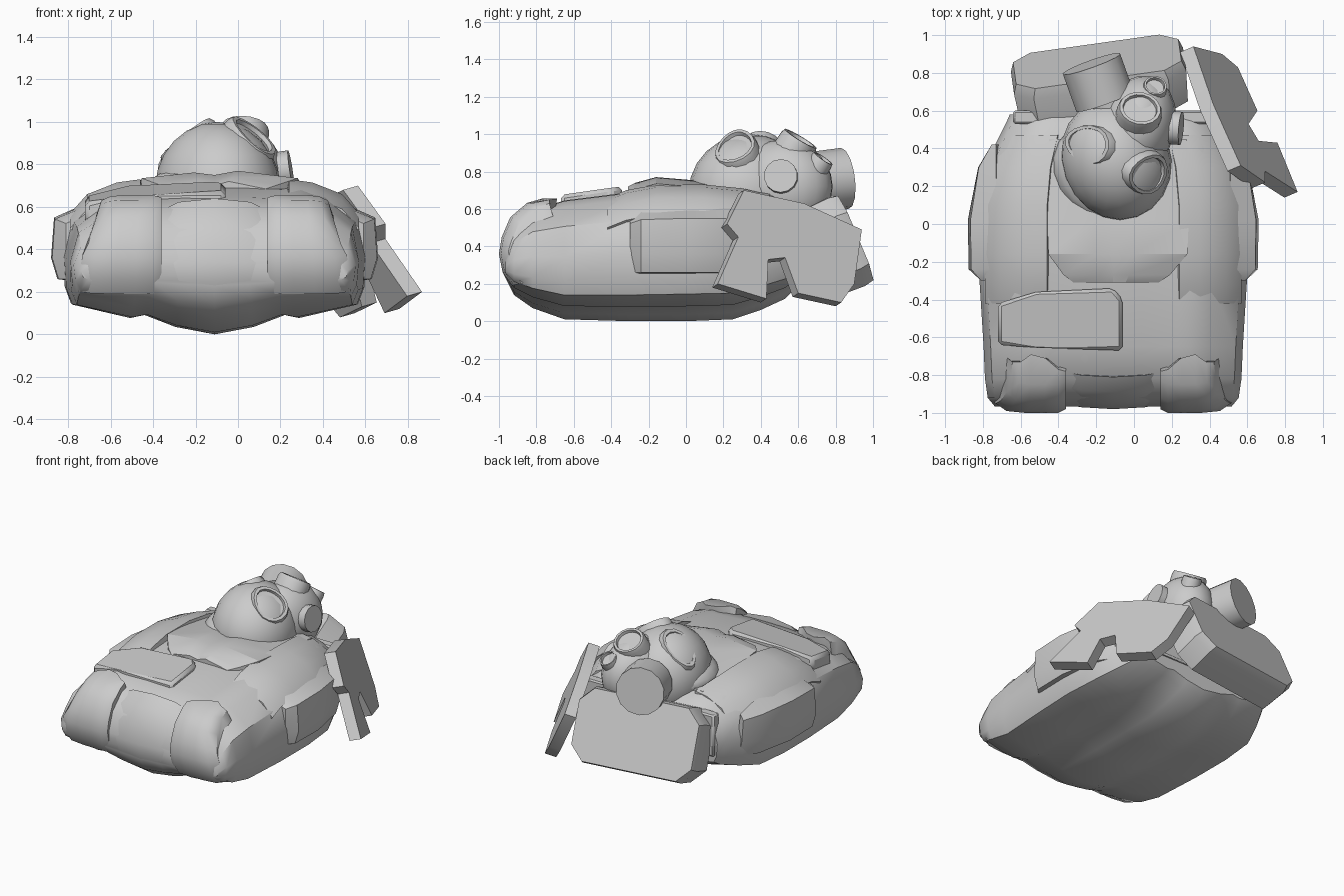
import bpy, bmesh, math
from mathutils import Vector, Matrix

cube = bpy.data.objects.get("Cube")
if cube:
    bpy.data.objects.remove(cube, do_unlink=True)

grey = bpy.data.materials.new("plain grey")
grey.use_nodes = True
grey.diffuse_color = (0.6, 0.6, 0.6, 1)
grey.node_tree.nodes["Principled BSDF"].inputs["Base Color"].default_value = (0.6, 0.6, 0.6, 1)
CX = -0.11


def finish(bm, name, angle=35):
    bmesh.ops.recalc_face_normals(bm, faces=bm.faces[:])
    mesh = bpy.data.meshes.new(name)
    bm.to_mesh(mesh)
    bm.free()
    mesh.materials.append(grey)
    ob = bpy.data.objects.new(name, mesh)
    bpy.context.collection.objects.link(ob)
    bpy.ops.object.select_all(action='DESELECT')
    ob.select_set(True)
    bpy.context.view_layer.objects.active = ob
    bpy.ops.object.shade_smooth_by_angle(angle=math.radians(angle))
    return ob


def loft(name, rings, angle=35):
    bm = bmesh.new()
    loops = [[bm.verts.new(p) for p in ring] for ring in rings]
    n = len(loops[0])
    for a, b in zip(loops, loops[1:]):
        for i in range(n):
            j = (i + 1) % n
            bm.faces.new((a[i], a[j], b[j], b[i]))
    bm.faces.new(loops[0])
    bm.faces.new(loops[-1])
    return finish(bm, name, angle)


def prism(name, points, offset, bevel=0):
    off = Vector(offset)
    ob = loft(name, [points, [Vector(p) + off for p in points]], 25)
    if bevel:
        mod = ob.modifiers.new("edge", 'BEVEL')
        mod.width, mod.segments = bevel, 1


def facing(center, normal):
    return Matrix.Translation(center) @ Vector(normal).to_track_quat('Z', 'Y').to_matrix().to_4x4()


def drum(name, center, normal, radius, depth):
    bm = bmesh.new()
    bmesh.ops.create_cone(bm, cap_ends=True, segments=14, radius1=radius, radius2=radius,
                          depth=depth, matrix=facing(center, normal))
    finish(bm, name)


def lens(name, center, normal, rx, ry, roll=0, point=0.0):
    # raised oval rim with recessed glass, narrower at one end
    m = facing(center, normal) @ Matrix.Rotation(math.radians(roll), 4, 'Z')
    rings = []
    for s, h in ((1.12, -0.1), (1.08, 0.0), (1.0, 0.025), (0.84, 0.025), (0.8, 0.005)):
        ring = []
        for k in range(16):
            a = math.tau * k / 16
            x, y = math.cos(a), math.sin(a)
            ring.append(m @ Vector((rx * s * x * (1 - point * y), ry * s * y, h)))
        rings.append(ring)
    loft(name, rings)


def ellipsoid(name, center, radii, turn=0):
    bm = bmesh.new()
    m = Matrix.Translation(center) @ Matrix.Rotation(math.radians(turn), 4, 'Z') @ Matrix.Diagonal((*radii, 1))
    bmesh.ops.create_uvsphere(bm, u_segments=20, v_segments=12, radius=1, matrix=m)
    finish(bm, name, 60)


# pack body: one half cross-section mirrored and lofted along y
half = [(0, 0), (.19, .05), (.34, .13), (.41, .11), (.69, .2), (.72, .31), (.73, .52),
        (.69, .77), (.54, .93), (.42, .98), (.36, .97), (.16, .985), (0, .985)]
section = half + [(-u, t) for u, t in half[-2:0:-1]]
stations = [(-.965, .86, .23, .36), (-.92, .91, .14, .5), (-.82, .93, .07, .6), (-.65, .94, .01, .655),
            (-.3, .97, 0, .7), (0, .98, 0, .725), (.25, .95, .01, .71), (.4, .87, .06, .69),
            (.53, .78, .12, .65), (.58, .75, .17, .6)]
loft("pack_body", [[(CX + u * w, y, lo + t * (hi - lo)) for u, t in section]
                   for y, w, lo, hi in stations], 40)

# wrapped flaps at the lower end, tapering upward
wrap = [(-.85, .632), (-.94, .555), (-.985, .45), (-1, .36), (-.98, .26), (-.93, .19), (-.8, .22)]
for side, label in ((-1, "right"), (1, "left")):
    rings = []
    for u, lean, top, back in ((.25, 0, -.8, .02), (.29, 0, -.77, 0), (.37, .03, -.71, 0),
                               (.47, .1, -.69, 0), (.58, .25, -.74, .01), (.64, .3, -.78, .05)):
        ring = [(top, .655)] + wrap + [(-.72, .4)]
        rings.append([(CX + side * (u - lean * max(0, z - .3)), y + back,
                       z - back * .5 * (1 if z > .4 else -.5)) for y, z in ring])
    loft(label + "_end_flap", rings, 40)

    # side pockets blending into the body at the bottom
    x = CX + side * .70
    loft(label + "_side_pocket",
         [[(x - side * .12, y, .24), (x + side * (out - .03), y, .26), (x + side * out, y, .36),
           (x + side * out * .8, y, .48 + .07 * s), (x - side * .08, y, .48 + .13 * s)]
          for y, s, out in ((-.3, .6, .0), (-.24, .9, .065), (.02, 1, .07), (.3, .95, .015), (.42, .7, -.07))], 30)

    # padded shoulder ridges
    loft(label + "_shoulder_pad",
         [[(CX + side * u * w, y, z - d) for u, d in
           ((.33, .09), (.35, .0), (.46, .015), (.6, .07), (.68, .16), (.6, .25))]
          for y, z, w in ((-.42, .66, 1), (-.32, .7, 1), (-.16, .73, 1), (.1, .73, 1),
                          (.3, .71, .95), (.47, .67, .84))], 30)

# recessed arched panel between the flaps
panel = [(-.8, .64), (-.88, .575), (-.94, .46), (-.97, .34), (-.965, .25), (-.92, .16), (-.78, .3)]
loft("center_end_panel", [[(CX + u, y + d, .3 + (z - .3) * h) for y, z in panel]
                          for u, h, d in ((-.27, .8, .02), (-.17, .95, 0), (0, 1, -.01),
                                          (.17, .95, 0), (.27, .8, .02))], 40)

# crowned top lid
loft("top_lid", [[(CX + u * w, y, z - d) for u, d in
                  ((-.35, .12), (-.35, .035), (-.1, .008), (0, .02), (.11, 0), (.4, .035), (.4, .12))]
                 for y, z, w in ((-.31, .72, .6), (-.27, .74, .75), (-.16, .77, .98),
                                 (.02, .755, 1), (.45, .705, .97))], 22)

# front pocket
prism("front_pocket", [(-.72, -.64, .62), (-.52, -.655, .67), (-.06, -.67, .675), (-.06, -.4, .715),
                       (-.11, -.34, .72), (-.52, -.36, .715), (-.72, -.42, .65)], (0, 0, -.12), .02)

# band behind the upper end
prism("upper_band", [(-.64, .53, .6), (.42, .53, .6), (.42, .53, .3), (-.64, .53, .3)], (0, .07, 0), .01)

# tilted case at the upper end with clipped corners
m = Matrix.Translation((-.18, .755, .4)) @ Matrix.Rotation(math.radians(8), 4, 'Z') \
    @ Matrix.Rotation(math.radians(23), 4, 'X')
hw, hh, cut = .46, .255, .1
outline = []
for sx, sz in ((1, 1), (-1, 1), (-1, -1), (1, -1)):
    pair = [(sx * hw, sz * (hh - cut)), (sx * (hw - cut), sz * hh)]
    outline += pair if sx * sz > 0 else pair[::-1]
loft("upper_case", [[m @ Vector((px * s, d, pz * s)) for px, pz in outline]
                    for d, s in ((-.12, .97), (.06, 1), (.115, .96))], 30)

# flat holster leaning against the pack
silhouette = [(.31, .7), (.63, .63), (.94, .49), (.9, .2), (.83, .1), (.6, .15), (.53, .34),
              (.44, .33), (.43, .12), (.17, .2), (.24, .36), (.28, .45), (.22, .52)]
prism("holster", [(.57 - .547 * (y - .3) - .45 * (z - .7), y, z) for y, z in silhouette],
      (-.07, -.03, -.02))

# mask: skull, snout and neck skirt
ellipsoid("mask_head", (-.095, .34, .69), (.29, .33, .31), 20)
ellipsoid("mask_snout", (.02, .52, .72), (.2, .27, .25), -15)
ellipsoid("mask_skirt", (-.13, .28, .68), (.31, .27, .13), -30)

lens("right_eyepiece", (-.235, .42, .905), (-.6, .15, .78), .1, .15, 0, -.15)
lens("left_eyepiece", (.06, .27, .92), (.6, -.32, .7), .11, .13, 20, .15)
lens("front_valve", (.03, .6, .955), (.1, .5, .82), .11, .1)
lens("small_valve", (.11, .72, .85), (.15, .55, .8), .06, .06)
drum("side_valve", (.2, .51, .77), (.97, -.08, .15), .09, .1)
drum("filter_canister", (-.19, .75, .75), (-.33, .92, .12), .165, .21)
drum("filter_neck", (-.12, .58, .75), (-.33, .92, .12), .1, .25)
